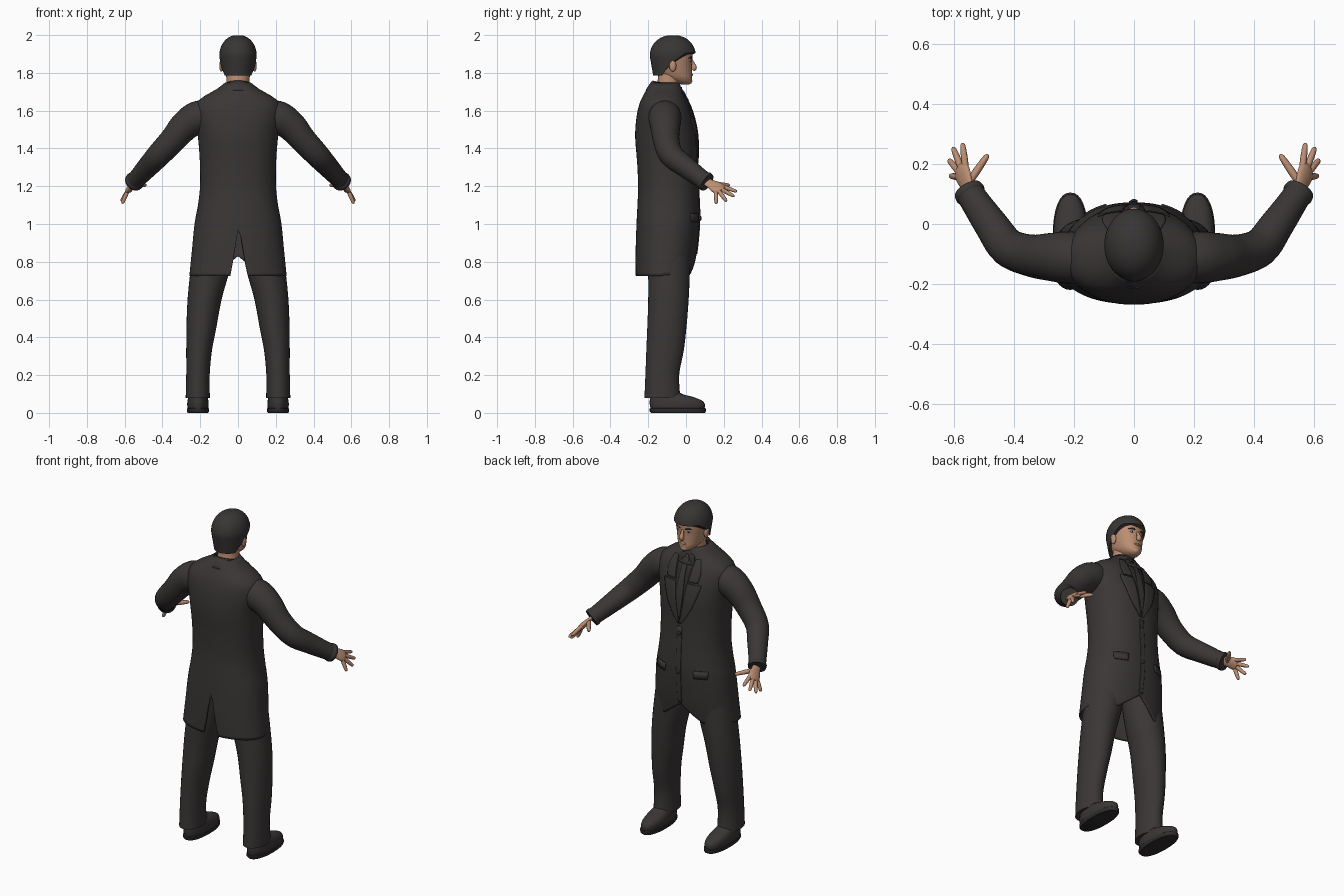
import bpy, bmesh, math
from mathutils import Vector

cube = bpy.data.objects.get("Cube")
if cube:
    bpy.data.objects.remove(cube)


def material(name, r, g, b):
    m = bpy.data.materials.new(name)
    m.use_nodes = True
    m.diffuse_color = (r, g, b, 1)
    node = m.node_tree.nodes["Principled BSDF"]
    node.inputs["Base Color"].default_value = (r, g, b, 1)
    node.inputs["Roughness"].default_value = 0.8
    return m


CLOTH = material("charcoal cloth", .042, .037, .036)
DARK = material("black trim", .028, .025, .025)
HAIR = material("dark hair", .04, .036, .035)
SKIN = material("skin", .5, .27, .17)
WHITE = material("eye white", .5, .45, .4)


def grid(name, rows, mat, closed=True, caps=True, mirror=False, thick=0):
    """Skin a list of point rows, optionally closed round and capped."""
    bm = bmesh.new()
    vs = [[bm.verts.new(p) for p in row] for row in rows]
    n = len(vs[0])
    for a, b in zip(vs, vs[1:]):
        for i in range(n if closed else n - 1):
            j = (i + 1) % n
            bm.faces.new((a[i], a[j], b[j], b[i]))
    if closed and caps:
        bm.faces.new(vs[0][::-1])
        bm.faces.new(vs[-1])
    bmesh.ops.recalc_face_normals(bm, faces=bm.faces)
    me = bpy.data.meshes.new(name)
    bm.to_mesh(me)
    bm.free()
    me.materials.append(mat)
    ob = bpy.data.objects.new(name, me)
    bpy.context.collection.objects.link(ob)
    if thick:
        mod = ob.modifiers.new("thickness", 'SOLIDIFY')
        mod.thickness, mod.offset = thick, 0
    if mirror:
        ob.modifiers.new("mirror", 'MIRROR')
    bpy.ops.object.select_all(action='DESELECT')
    ob.select_set(True)
    bpy.context.view_layer.objects.active = ob
    bpy.ops.object.shade_smooth_by_angle(angle=math.radians(50))
    return ob


def spline(a, b, c, d, t):
    return tuple(q + .5 * t * (r - p + t * (2*p - 5*q + 4*r - s + t * (3*(q - r) + s - p)))
                 for p, q, r, s in zip(a, b, c, d))


def smooth(keys, n):
    """Resample keys with n steps per span along a smooth curve."""
    k = [keys[0], *keys, keys[-1]]
    return [spline(*k[i:i + 4], j / n) for i in range(len(keys) - 1) for j in range(n)] + [keys[-1]]


def spow(v, e):
    return math.copysign(abs(v) ** e, v)


def loop(z, y0, y1, rx, cx=0, n=32, p=2.0):
    """Horizontal superellipse between two depths."""
    return [(cx + rx * spow(math.cos(a), 2 / p), (y0 + y1) / 2 + (y1 - y0) / 2 * spow(math.sin(a), 2 / p), z)
            for a in (math.tau * i / n for i in range(n))]


def tube(name, keys, mat, side=(0, 1, 0), flat=1.0, n=20, steps=5, mirror=True):
    """Tube along (x, y, z, radius) keys; flat squashes it across the side axis."""
    path = smooth(keys, steps)
    pts = [Vector(k[:3]) for k in path]
    rows = []
    for i, k in enumerate(path):
        t = (pts[min(i + 1, len(pts) - 1)] - pts[max(i - 1, 0)]).normalized()
        u = Vector(side)
        u = (u - t * u.dot(t)).normalized()
        w = t.cross(u)
        rows.append([pts[i] + k[3] * (u * math.cos(a) + w * flat * math.sin(a))
                     for a in (math.tau * j / n for j in range(n))])
    return grid(name, rows, mat, mirror=mirror)


def ball(name, loc, size, mat, mirror=True):
    rows = [[(loc[0] + size[0] * math.sin(f) * math.cos(a), loc[1] + size[1] * math.sin(f) * math.sin(a),
              loc[2] + size[2] * math.cos(f)) for a in (math.tau * i / 16 for i in range(16))]
            for f in (math.pi * (j + .02) / 8.04 for j in range(9))]
    return grid(name, rows, mat, mirror=mirror)


# Coat: sections are (height, back, front, half width)
P = 2.25
COAT = smooth([(.70, -.262, .025, .255), (.85, -.262, .052, .24), (1.0, -.257, .066, .225),
               (1.1, -.252, .066, .207), (1.2, -.248, .06, .196), (1.33, -.254, .055, .197),
               (1.46, -.264, .054, .207), (1.56, -.258, .036, .222), (1.63, -.243, .012, .218),
               (1.67, -.226, -.008, .18), (1.71, -.204, -.025, .11), (1.745, -.18, -.04, .065)], 8)


def section(z):
    for a, b in zip(COAT, COAT[1:]):
        if z <= b[0]:
            t = (z - a[0]) / (b[0] - a[0])
            return [p + (q - p) * t for p, q in zip(a, b)]
    return COAT[-1]


def hem(x, front):
    """Hem rises at the front opening and in the rear vent."""
    if front:
        return .73 + .1 * max(0, 1 - abs(x) / .13)
    return .725 + .275 * max(0, 1 - abs(x - .005) / .045)


N = 144
rows = []
base = loop(*section(.73), n=N, p=P)
for r in range(61):
    row = []
    for i, b in enumerate(base):
        low = hem(b[0], i < N / 2)
        z = low + (1.745 - low) * r / 60
        row.append(loop(*section(z), n=N, p=P)[i])
    rows.append(row)
grid("coat_body", rows, CLOTH, caps=False, thick=.01)


def plate(name, keys, mat, lift=.008, mirror=True):
    """Thin panel on the coat front from (height, inner x, outer x) keys."""
    rows = []
    for z, x0, x1 in keys:
        _, yb, yf, rx = section(z)
        xs = [x0 + (x1 - x0) * i / 6 for i in range(7)]
        rows.append([(x, (yb + yf) / 2 + (yf - yb) / 2 * (1 - min(1, abs(x / rx)) ** P) ** (1 / P) + lift, z)
                     for x in xs])
    return grid(name, rows, mat, closed=False, mirror=mirror, thick=.006)


plate("lapels", smooth([(1.32, .002, .012), (1.42, .02, .075), (1.53, .035, .115), (1.56, .042, .12)], 5), CLOTH)
plate("lapel_collars", smooth([(1.57, .044, .1), (1.63, .052, .105), (1.69, .058, .085)], 4), CLOTH)
plate("shirt_front", smooth([(1.34, -.008, .008), (1.5, -.03, .03), (1.66, -.05, .05)], 5), DARK, .005, False)
plate("necktie", smooth([(1.35, -.006, .006), (1.5, -.02, .02), (1.65, -.014, .014), (1.69, -.02, .02)], 5),
      CLOTH, .01, False)
plate("pocket_flaps", [(1.01, .095, .165), (1.03, .092, .168), (1.055, .092, .168)], CLOTH)
plate("front_edge", smooth([(.84, -.012, .012), (1.0, -.016, .012), (1.3, -.016, .012)], 6), CLOTH, .006, False)
for i, z in enumerate((1.03, 1.26)):
    ball(f"coat_button_{i + 1}", (0, section(z)[2] + .01, z), (.012, .006, .012), DARK, False)


# Collars slope down toward the throat
def collar(name, r0, r1, z0, z1, drop, mat):
    rows = [[((r0 + (r1 - r0) * t) * math.cos(a), -.1 + (r0 + (r1 - r0) * t) * 1.1 * math.sin(a),
              z0 + (z1 - z0) * t - drop * (math.sin(a) + 1) / 2)
             for a in (math.tau * i / 40 for i in range(40))] for t in (0, .33, .67, 1)]
    grid(name, rows, mat, caps=False, thick=.01)


collar("coat_collar", .1, .072, 1.705, 1.752, .05, CLOTH)
collar("shirt_collar", .082, .066, 1.70, 1.758, .035, DARK)
tube("collar_points", [(.012, -.02, 1.705, .01), (.03, -.012, 1.69, .02), (.05, .003, 1.655, .004)],
     DARK, side=(1, 0, 0), flat=.4)

# Sleeves
tube("sleeves", [(.13, -.115, 1.585, .07), (.21, -.112, 1.565, .087), (.28, -.11, 1.52, .08),
                 (.345, -.105, 1.445, .07), (.42, -.078, 1.365, .064), (.475, -.005, 1.305, .057),
                 (.53, .075, 1.245, .049), (.552, .11, 1.222, .047)], CLOTH, n=28)
tube("cuffs", [(.54, .09, 1.235, .045), (.546, .1, 1.228, .052), (.553, .112, 1.22, .05)], CLOTH, n=28)

# Hands
ACROSS = (-.5, .65, .6)
tube("palms", [(.548, .1, 1.228, .026), (.556, .125, 1.215, .027), (.567, .155, 1.198, .036),
               (.576, .178, 1.184, .036), (.582, .188, 1.176, .026)], SKIN, side=ACROSS, flat=.42)
FINGERS = {
    "index_fingers": ((.562, .188, 1.2), (.572, .27, 1.172)),
    "middle_fingers": ((.576, .186, 1.184), (.604, .256, 1.146)),
    "ring_fingers": ((.585, .175, 1.172), (.618, .215, 1.12)),
    "little_fingers": ((.588, .158, 1.166), (.613, .16, 1.108)),
    "thumbs": ((.55, .14, 1.212), (.487, .232, 1.205)),
}
for name, (a, b) in FINGERS.items():
    a, b = Vector(a), Vector(b)
    w = .012 if name == "thumbs" else .0105
    steps = [(0, w), (.3, w * 1.08), (.6, w), (.9, w * .8), (1, w * .3)]
    tube(name, [(*a.lerp(b, t), r) for t, r in steps], SKIN, side=(.3, .2, 1), n=10, steps=3)

# Trousers
LEGS = [(.08, -.22, -.03, .064, .213), (.2, -.215, -.036, .062, .212), (.33, -.21, -.012, .068, .206),
        (.45, -.205, .002, .079, .194), (.6, -.2, .014, .09, .177), (.75, -.2, .02, .103, .149),
        (.9, -.2, .02, .107, .125), (1.03, -.2, .02, .1, .1)]
grid("trouser_legs", [loop(*k) for k in smooth(LEGS, 5)], CLOTH, mirror=True)

# Shoes
grid("shoe_soles", [loop(z, y0, y1, r, .212, p=2.3) for z, y0, y1, r in
                    ((0, -.185, .1, .054), (.008, -.192, .105, .059), (.022, -.192, .105, .059),
                     (.026, -.185, .098, .054))], DARK, mirror=True)
UPPER = [(.02, -.187, .098, .055), (.045, -.192, .1, .057), (.065, -.192, .085, .055),
         (.085, -.19, .035, .05), (.1, -.185, -.02, .045), (.13, -.18, -.06, .04)]
grid("shoe_uppers", [loop(*k, .212, p=2.2) for k in smooth(UPPER, 4)], CLOTH, mirror=True)

# Neck and head
tube("neck", [(0, -.1, 1.68, .066), (0, -.092, 1.74, .06), (0, -.085, 1.82, .06)], SKIN, mirror=False)
HEAD = [(1.738, -.02, .014, .014), (1.75, -.065, .028, .038), (1.775, -.115, .032, .06),
        (1.81, -.155, .031, .073), (1.845, -.17, .031, .081), (1.88, -.178, .034, .086),
        (1.92, -.178, .032, .087), (1.96, -.155, .005, .074), (1.985, -.1, -.04, .035)]
grid("head", [loop(*k, p=2.2) for k in smooth(HEAD, 5)], SKIN)
tube("nose", [(0, .028, 1.872, .006), (0, .037, 1.85, .009), (0, .043, 1.828, .014), (0, .036, 1.814, .01)],
     SKIN, side=(1, 0, 0), mirror=False)
ball("chin", (0, .012, 1.757), (.026, .022, .018), SKIN, False)
ball("lips", (0, .031, 1.79), (.022, .007, .006), SKIN, False)
ball("ears", (.088, -.07, 1.838), (.011, .019, .032), SKIN)
ball("eyes", (.033, .021, 1.863), (.013, .006, .006), WHITE)
ball("irises", (.033, .0255, 1.863), (.005, .003, .005), DARK)
tube("eyebrows", [(.016, .031, 1.877, .003), (.034, .028, 1.882, .005), (.054, .015, 1.878, .002)], HAIR)

# Hair: a cap whose lower edge runs from fringe over the ears to the nape
rows = []
for r in range(25):
    row = []
    for i in range(64):
        a = math.tau * i / 64
        s = math.sin(a)
        low = 1.785 + .12 * min(1, max(0, (s + .55) / 1.1)) ** .8
        z = low + (1.999 - low) * math.sin(r / 24 * math.pi / 2)
        k = math.sqrt(max(.0004, 1 - ((z - 1.89) / .11) ** 2)) if z > 1.89 else 1 - 1.6 * (1.89 - z)
        k = k ** .9
        row.append((.099 * k * math.cos(a), -.07 + .122 * k * s, z))
    rows.append(row)
grid("hair", rows, HAIR, caps=True)
